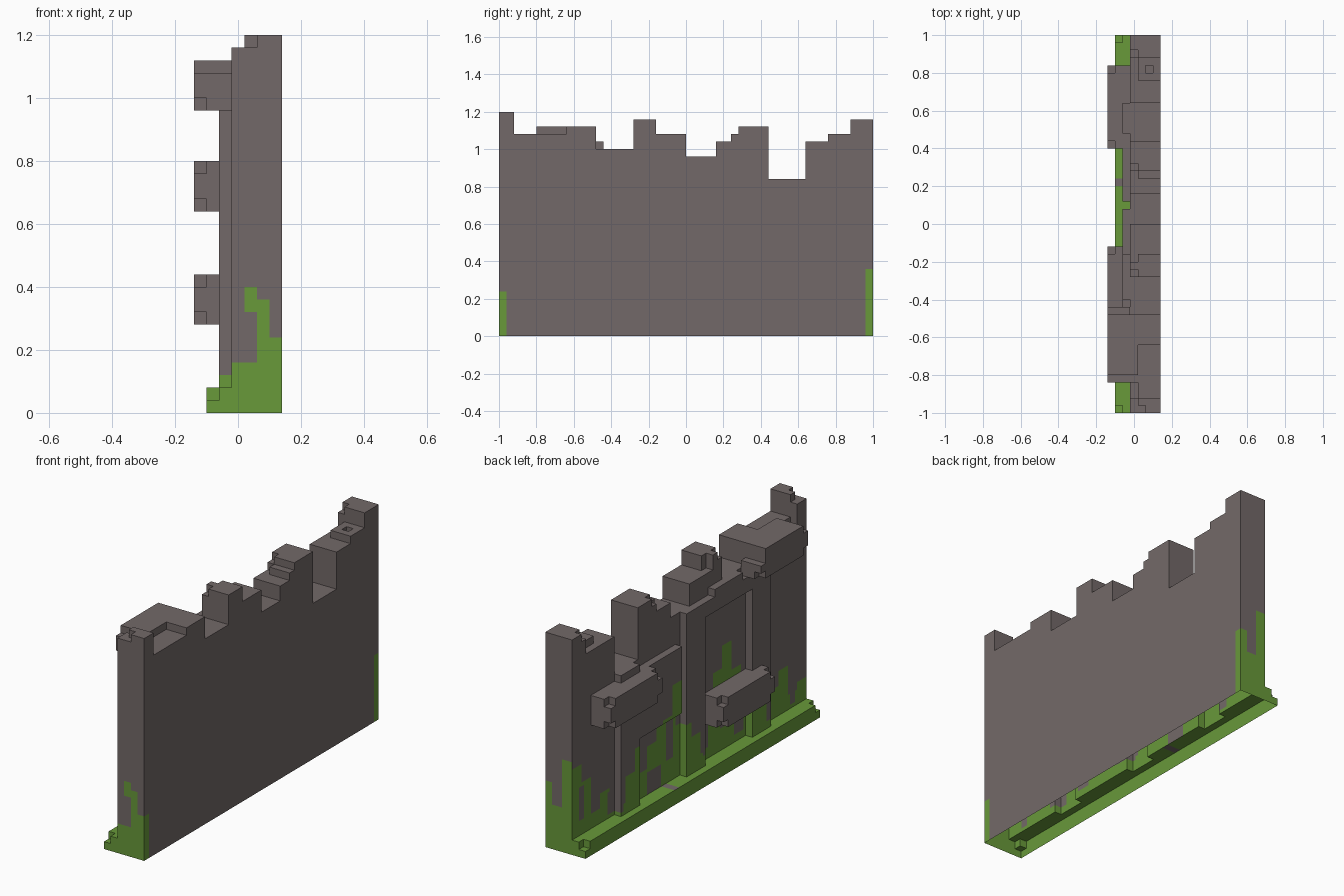
import bpy, bmesh

if "Cube" in bpy.data.objects:
    bpy.data.objects.remove(bpy.data.objects["Cube"])

U = 0.04          # block size of the stepped masonry
cells = {}        # (i, j, k) -> part name


def span(a, b, origin):
    return range(round((a - origin) / U), round((b - origin) / U))


def box(part, x0, x1, y0, y1, z0, z1):
    """Fill a box with blocks of a part; part None carves it away."""
    for i in span(x0, x1, 0.14):
        for j in span(y0, y1, -1):
            for k in span(z0, z1, 0):
                if part:
                    cells[i, j, k] = part
                else:
                    cells.pop((i, j, k), None)


# Ruined wall: (y start, y end, height) along the broken top
for y0, y1, h in [(-1, -.92, 1.2), (-.92, -.64, 1.08), (-.64, -.48, 1.12), (-.48, -.28, 1.0),
                  (-.28, -.16, 1.16), (-.16, 0, 1.08), (0, .16, .96), (.16, .28, 1.04),
                  (.28, .44, 1.12), (.44, .64, .84), (.64, .76, 1.04), (.76, .88, 1.08), (.88, 1, 1.16)]:
    box("wall", -.02, .14, y0, y1, 0, h)

# Crumbled bits and chips on the top
box("wall", .02, .10, .24, .28, 1.04, 1.08)
box("wall", .10, .14, .24, .28, 1.04, 1.08)
for chip in [(-.02, .02, -1, -.92, 1.16, 1.2), (.02, .06, -1, -.96, 1.16, 1.2),
             (-.02, .02, -.92, -.84, 1.04, 1.08), (-.02, .02, -.2, -.16, 1.08, 1.16),
             (-.02, .02, -.28, -.24, 1.12, 1.16), (-.02, .02, .28, .32, 1.08, 1.12),
             (-.02, .02, .76, .88, 1.04, 1.08), (.06, .10, .80, .84, 1.04, 1.08),
             (-.02, .02, .88, .92, 1.12, 1.16)]:
    box(None, *chip)

# Piers and lintels framing the sunken panels of the left side
for y0, y1, h in [(.48, .64, .84), (-.08, .08, .96), (-.64, -.48, 1.0)]:
    box("piers", -.06, -.02, y0, y1, 0, h)
box("lintels", -.06, -.02, .12, .48, .44, .80)
box("lintels", -.06, -.02, -.48, -.08, .88, .96)
box("lintels", -.06, -.02, -.40, -.16, .96, 1.0)

# Mossy plinth with chipped ends
box("plinth", -.10, -.02, -1, 1, 0, .08)
for y in (-1, .96):
    box(None, -.10, -.06, y, y + U, .04, .08)


# Projecting stones with chipped end corners
def stone(y0, y1, z0, z1):
    box("projecting_stones", -.14, -.02, y0, y1, z0, z1)
    for y in (y0, y1 - U):
        for z in (z0, z1 - U):
            box(None, -.14, -.10, y, y + U, z, z + U)


stone(.40, .84, .64, .80)
stone(-.56, -.12, .28, .44)
stone(-.84, -.44, .96, 1.12)
box(None, -.14, -.02, -.84, -.80, 1.08, 1.12)
box(None, -.14, -.02, -.48, -.44, 1.04, 1.12)
box("projecting_stones", -.02, .02, -.80, -.64, 1.08, 1.12)

# Moss height along the left side, one value per 0.08 from y = -1
LEFT = [.20, .16, .32, .24, .12, .34, .22, .48, .64, .52, .30, .16, .28,
        .36, .62, .46, .34, .22, .40, .28, .14, .24, .16, .36, .46]
GREY = [(-.90, -.86, .10, .2), (-.45, -.38, .12, .26), (-.30, -.26, .2, .4), (-.16, -.06, .14, .3),
        (.14, .20, .2, .44), (.24, .36, .08, .2), (.62, .70, .1, .22), (.9, .94, .16, .34)]


def mossy(part, x, y, z, n):
    if part == "projecting_stones" or z > .7:
        return False
    if part == "plinth":
        return not (n[2] > 0 and .20 < y < .24)
    if n[0] > 0:                                   # right side: just the edges
        return (y < -.96 and z < .24) or (y > .96 and z < .36)
    if n[1] < 0 and y < -.99:                      # front end
        if x < -.02:
            return z < .12 or .2 < z < .28
        return z < (.24 if x > .10 else .36 if x > .06 else .16) or (.02 < x < .06 and .32 < z < .40)
    if n[1] > 0 and y > .99:                       # back end
        return z < (.36 if x > .10 else .25 if x > .04 else .5)
    if any(a < y < b and c < z < d for a, b, c, d in GREY):
        return False
    return z < LEFT[min(24, int((y + 1) / .08))]


def material(name, rgb):
    m = bpy.data.materials.new(name)
    m.diffuse_color = (*rgb, 1)
    m.use_nodes = True
    m.node_tree.nodes["Principled BSDF"].inputs["Base Color"].default_value = m.diffuse_color
    return m


STONE = material("stone_grey", (.171, .141, .138))
MOSS = material("moss_green", (.138, .319, .042))


# Skin each part: exposed block faces only, open underneath
def build(part):
    bm = bmesh.new()
    for (i, j, k), p in cells.items():
        if p != part:
            continue
        centre = ((i + .5) * U + .14, (j + .5) * U - 1, (k + .5) * U)
        for axis in range(3):
            for s in (-1, 1):
                n = [0, 0, 0]
                n[axis] = s
                if (i + n[0], j + n[1], k + n[2]) in cells or k + n[2] < 0:
                    continue
                u, v = (axis + 1) % 3, (axis + 2) % 3
                for a in (-1, 0):
                    for b in (-1, 0):              # quarter faces for a finer moss edge
                        pts = []
                        for da, db in ((0, 0), (1, 0), (1, 1), (0, 1)):
                            q = list(centre)
                            q[axis] += s * U / 2
                            q[u] += (a + da) * U / 2
                            q[v] += (b + db) * U / 2
                            pts.append(q)
                        mid = [sum(c) / 4 for c in zip(*pts)]
                        f = bm.faces.new([bm.verts.new(q) for q in (pts if s > 0 else pts[::-1])])
                        f.material_index = int(mossy(part, *mid, n))
    bmesh.ops.remove_doubles(bm, verts=bm.verts[:], dist=.001)
    bmesh.ops.dissolve_limit(bm, angle_limit=.01, verts=bm.verts[:], edges=bm.edges[:],
                             delimit={'MATERIAL'})
    me = bpy.data.meshes.new(part)
    bm.to_mesh(me)
    bm.free()
    me.materials.append(STONE)
    me.materials.append(MOSS)
    bpy.context.collection.objects.link(bpy.data.objects.new(part, me))


for part in ("wall", "piers", "lintels", "plinth", "projecting_stones"):
    build(part)
